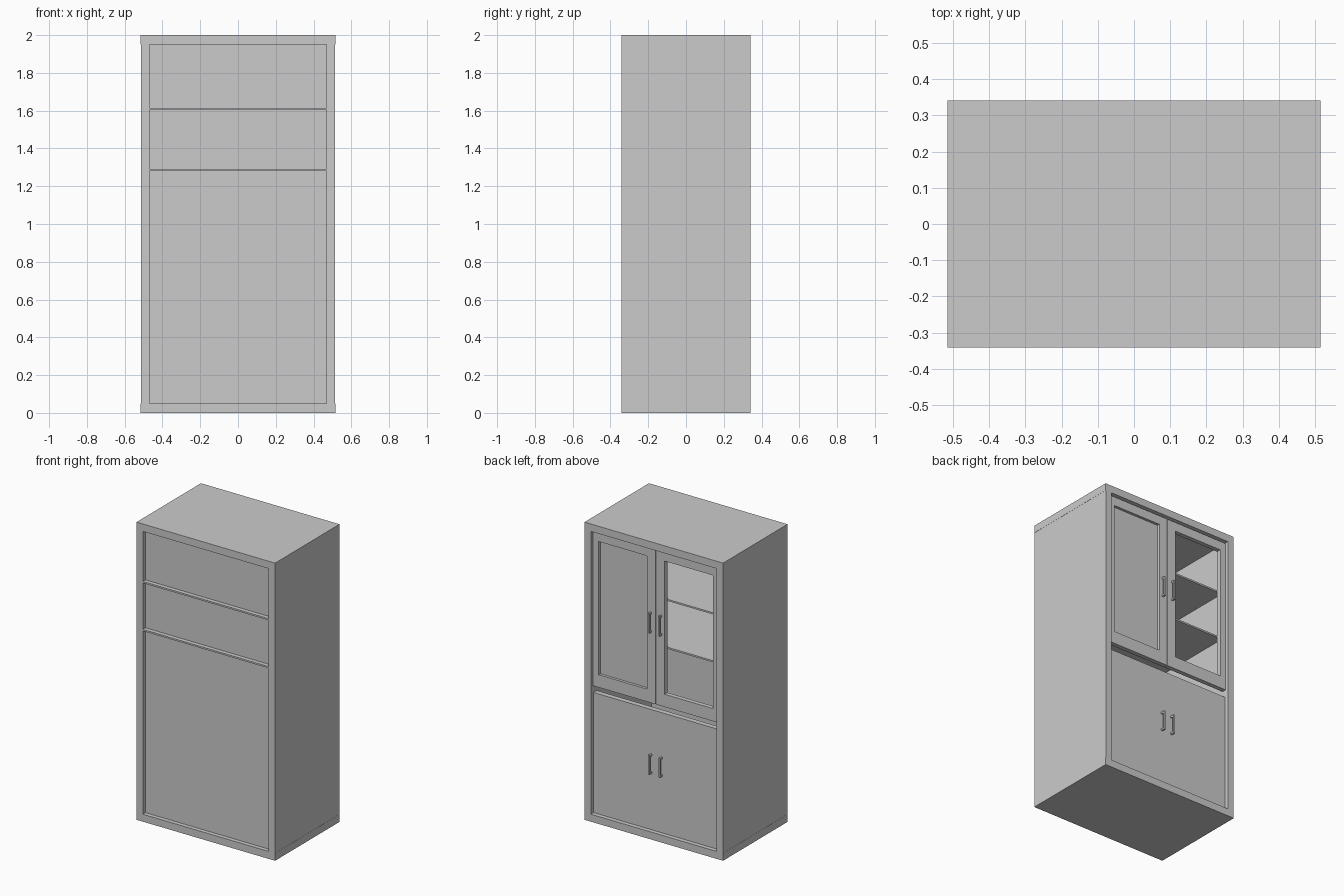
import bpy, bmesh
from mathutils import Matrix, Vector

if "Cube" in bpy.data.objects:
    bpy.data.objects.remove(bpy.data.objects["Cube"])

W, D, H = 0.515, 0.342, 2.0      # half width, half depth, height
T = 0.047                        # carcass board thickness
IX = W - T                       # inner half width


def add_boxes(name, boxes):
    """One object from axis-aligned boxes given as (x0, x1, y0, y1, z0, z1)."""
    bm = bmesh.new()
    for x0, x1, y0, y1, z0, z1 in boxes:
        centre = Vector((x0 + x1, y0 + y1, z0 + z1)) / 2
        size = Matrix.Diagonal((x1 - x0, y1 - y0, z1 - z0, 1))
        bmesh.ops.create_cube(bm, size=1, matrix=Matrix.Translation(centre) @ size)
    mesh = bpy.data.meshes.new(name)
    bm.to_mesh(mesh)
    bm.free()
    obj = bpy.data.objects.new(name, mesh)
    bpy.context.collection.objects.link(obj)
    return obj


def flip(side, a, b):
    """Mirror an x range to the given side, keeping it ordered."""
    return tuple(sorted((side * a, side * b)))


# Carcass: top, bottom and two sides
add_boxes("top_board", [(-W, W, -D, D, H - 0.05, H)])
add_boxes("bottom_board", [(-W, W, -D, D, 0, 0.05)])
for side, label in ((-1, "left"), (1, "right")):
    add_boxes(label + "_side", [(*flip(side, IX, W - 0.001), -D, D, 0.05, H - 0.05)])

# Shelves run flush to the front; the panel sits recessed between them
shelves = [(1.281, 1.292), (1.603, 1.614)]
for i, (z0, z1) in enumerate(shelves):
    add_boxes(f"shelf_{i + 1}", [(-IX, IX, -D, 0.285, z0, z1)])
levels = [0.05, *shelves[0], *shelves[1], H - 0.05]
for i in range(3):
    add_boxes(f"front_panel_{i + 1}",
              [(-IX, IX, -0.314, -0.302, levels[2 * i], levels[2 * i + 1])])

# Upper doors: stiles and rails around an opening
UY0, UY1 = 0.29, 0.32
UZ0, UZ1 = 0.905, 1.945
WZ0, WZ1 = 0.99, 1.885
WX0, WX1 = 0.065, 0.425
for side, label in ((-1, "window"), (1, "panelled")):
    add_boxes(label + "_door_frame", [
        (*flip(side, 0.002, WX0), UY0, UY1, UZ0, UZ1),
        (*flip(side, WX1, IX), UY0, UY1, UZ0, UZ1),
        (*flip(side, WX0, WX1), UY0, UY1, UZ0, WZ0),
        (*flip(side, WX0, WX1), UY0, UY1, WZ1, UZ1)])
add_boxes("door_panel", [(WX0, WX1, 0.29, 0.302, WZ0, WZ1)])

# Lower door front
LY = 0.313
add_boxes("lower_door", [(-IX, IX, LY - 0.035, LY, 0.05, 0.857)])

# Bar handles on two short posts
for label, z0, z1, face in (("upper", 1.38, 1.515, UY1), ("lower", 0.43, 0.56, LY)):
    for side, hand in ((-1, "left"), (1, "right")):
        x0, x1 = flip(side, 0.032, 0.044)
        y1 = min(face + 0.027, D)
        add_boxes(f"{label}_handle_{hand}", [
            (x0, x1, y1 - 0.01, y1, z0, z1),
            (x0, x1, face, y1 - 0.01, z0, z0 + 0.012),
            (x0, x1, face, y1 - 0.01, z1 - 0.012, z1)])
